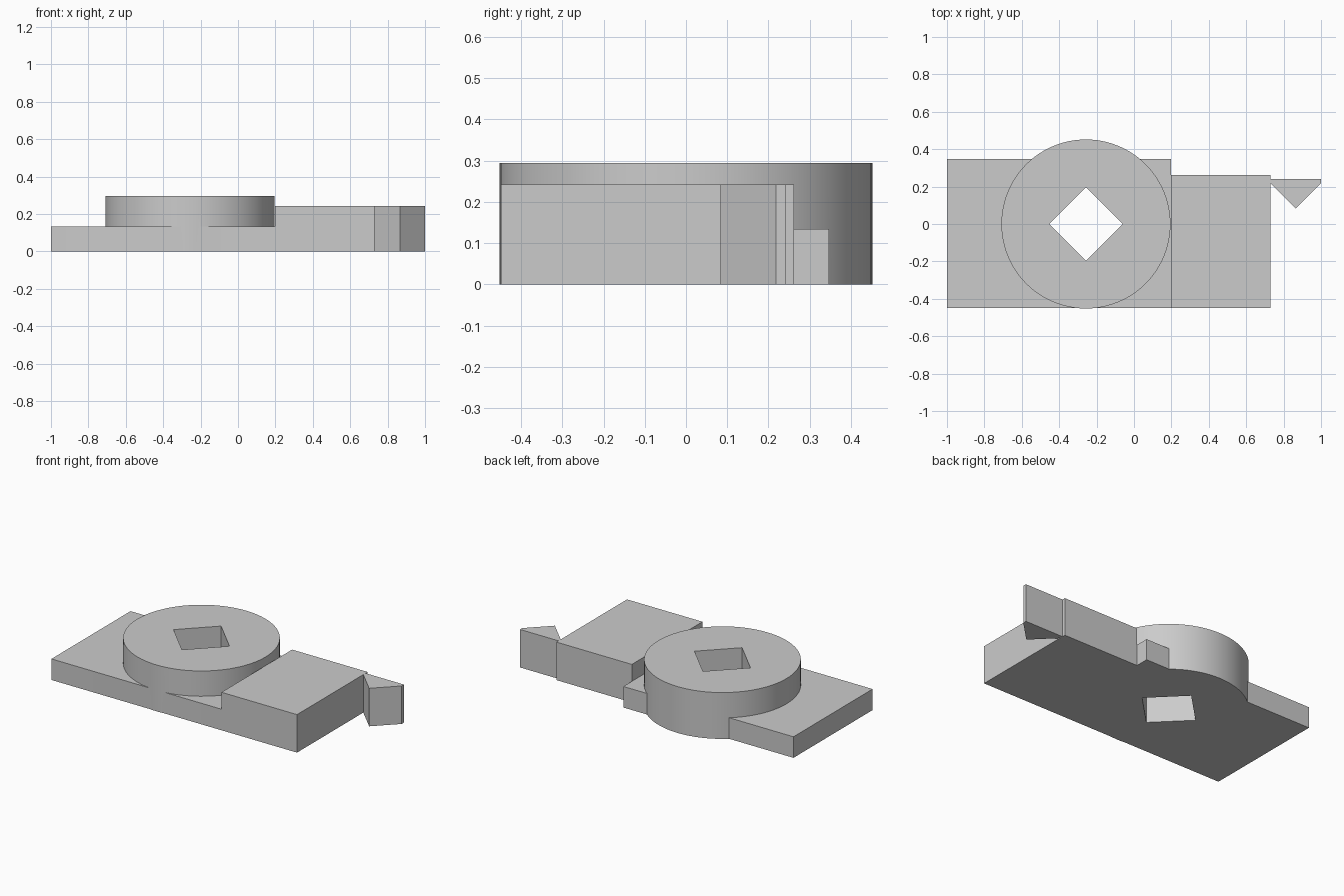
import bpy
import bmesh
import math

if "Cube" in bpy.data.objects:
    bpy.data.objects.remove(bpy.data.objects["Cube"], do_unlink=True)

# One plain grey material
grey = bpy.data.materials.new("light grey")
grey.use_nodes = True
colour = (0.6, 0.6, 0.6, 1)
grey.diffuse_color = colour
grey.node_tree.nodes["Principled BSDF"].inputs["Base Color"].default_value = colour


def prism(name, outline, bottom, top):
    """Extrude a counter-clockwise outline upwards into a closed solid."""
    bm = bmesh.new()
    face = bm.faces.new([bm.verts.new((x, y, bottom)) for x, y in outline])
    new = bmesh.ops.extrude_face_region(bm, geom=[face])["geom"]
    verts = [v for v in new if isinstance(v, bmesh.types.BMVert)]
    bmesh.ops.translate(bm, verts=verts, vec=(0, 0, top - bottom))
    bmesh.ops.recalc_face_normals(bm, faces=bm.faces)
    mesh = bpy.data.meshes.new(name)
    bm.to_mesh(mesh)
    bm.free()
    mesh.materials.append(grey)
    obj = bpy.data.objects.new(name, mesh)
    bpy.context.collection.objects.link(obj)
    return obj


def rectangle(x0, x1, y0, y1):
    return [(x0, y0), (x1, y0), (x1, y1), (x0, y1)]


def ring(cx, radius, count):
    angles = [math.tau * i / count for i in range(count)]
    return [(cx + radius * math.cos(a), radius * math.sin(a)) for a in angles]


def combine(target, tool, operation):
    mod = target.modifiers.new(operation.lower(), "BOOLEAN")
    mod.operation = operation
    mod.solver = "EXACT"
    mod.object = tool
    bpy.context.view_layer.objects.active = target
    bpy.ops.object.modifier_apply(modifier=mod.name)
    bpy.data.objects.remove(tool, do_unlink=True)


# Stepped base: low plate and raised block, cut from one side profile
FRONT = -0.449
DISC_X = -0.257
body = prism("stepped_body", rectangle(-1, 0.198, FRONT, 0.347), 0, 0.134)
block = prism("raised_block", rectangle(0.198, 0.73, FRONT, 0.262), 0, 0.242)
combine(body, block, "UNION")

# Round boss standing through the plate
disc = prism("round_boss", ring(DISC_X, 0.452, 96), 0, 0.295)
combine(body, disc, "UNION")

# Square socket turned on its corner, open at both ends
socket = prism("socket_cutter", ring(DISC_X, 0.197, 4), -0.1, 0.4)
socket.hide_render = True
combine(body, socket, "DIFFERENCE")

# Pointed hook at the end of the block
prism("pointed_hook",
      [(0.73, 0.218), (0.865, 0.084), (1, 0.218), (1, 0.241), (0.73, 0.241)],
      0, 0.242)

# Smooth the curved wall, keep the corners crisp
bpy.ops.object.select_all(action="DESELECT")
body.select_set(True)
bpy.context.view_layer.objects.active = body
bpy.ops.object.shade_smooth_by_angle(angle=math.radians(25))
